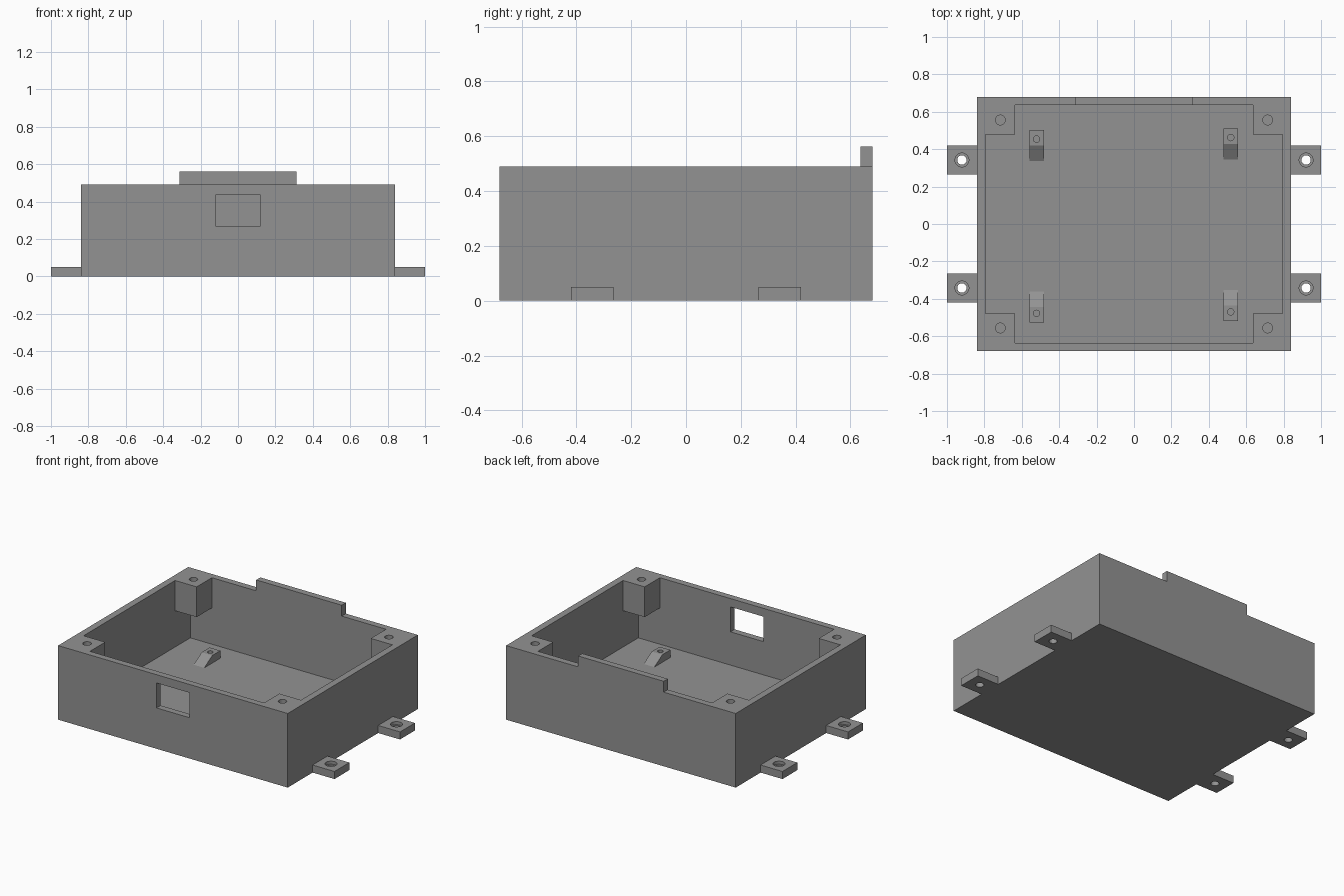
import bpy, bmesh, math

if "Cube" in bpy.data.objects:
    bpy.data.objects.remove(bpy.data.objects["Cube"])

grey = bpy.data.materials.new("plain grey")
grey.diffuse_color = (0.29, 0.29, 0.29, 1)
grey.use_nodes = True
grey.node_tree.nodes["Principled BSDF"].inputs["Base Color"].default_value = grey.diffuse_color

WALL_X, WALL_Y, HEIGHT, FLOOR = 0.84, 0.68, 0.49, 0.05


def finish(name, bm):
    bmesh.ops.recalc_face_normals(bm, faces=bm.faces)
    mesh = bpy.data.meshes.new(name)
    bm.to_mesh(mesh)
    bm.free()
    mesh.materials.append(grey)
    obj = bpy.data.objects.new(name, mesh)
    bpy.context.collection.objects.link(obj)
    return obj


def prism(name, points, offset):
    """Extrude a closed outline of 3D points along an offset."""
    bm = bmesh.new()
    face = bm.faces.new([bm.verts.new(p) for p in points])
    ext = bmesh.ops.extrude_face_region(bm, geom=[face])
    bmesh.ops.translate(bm, vec=offset,
                        verts=[v for v in ext["geom"] if isinstance(v, bmesh.types.BMVert)])
    return finish(name, bm)


def box(name, x0, x1, y0, y1, z0, z1):
    return prism(name, [(x0, y0, z0), (x1, y0, z0), (x1, y1, z0), (x0, y1, z0)], (0, 0, z1 - z0))


def drill(name, x, y, z0, z1, r0, r1=None):
    bm = bmesh.new()
    bmesh.ops.create_cone(bm, cap_ends=True, segments=32, radius1=r0,
                          radius2=r0 if r1 is None else r1, depth=z1 - z0)
    bmesh.ops.translate(bm, vec=(x, y, (z0 + z1) / 2), verts=bm.verts)
    return finish(name, bm)


def combine(target, tool, operation):
    mod = target.modifiers.new("combine", 'BOOLEAN')
    mod.operation, mod.solver, mod.object = operation, 'EXACT', tool
    bpy.context.view_layer.objects.active = target
    bpy.ops.object.modifier_apply(modifier=mod.name)
    bpy.data.objects.remove(tool)


# outer block with raised lip on the back wall
body = box("enclosure", -WALL_X, WALL_X, -WALL_Y, WALL_Y, 0, HEIGHT)
combine(body, box("back_lip", -0.313, 0.313, 0.5, WALL_Y, 0.3, 0.562), 'UNION')

# mounting ears
for sx in (-1, 1):
    for sy in (-1, 1):
        xs = sorted((sx * 0.8, sx * 1.0))
        ys = sorted((sy * 0.265, sy * 0.42))
        combine(body, box("ear", *xs, *ys, 0, 0.05), 'UNION')

# cavity: full below, notched above so that corner posts remain
ix, iy, px, py = 0.795, 0.637, 0.637, 0.478
combine(body, box("cavity", -ix, ix, -iy, iy, FLOOR, 0.29), 'DIFFERENCE')
quarter = [(ix, py), (px, py), (px, iy)]
outline = (quarter + [(-x, y) for x, y in reversed(quarter)]
           + [(-x, -y) for x, y in quarter] + [(x, -y) for x, y in reversed(quarter)])
combine(body, prism("notched_cavity", [(x, y, 0.28) for x, y in outline], (0, 0, 0.5)), 'DIFFERENCE')

# cable window in the front wall
combine(body, box("window", -0.12, 0.12, -0.75, -0.6, 0.27, 0.435), 'DIFFERENCE')

# screw holes in posts and ears
for sx in (-1, 1):
    for sy in (-1, 1):
        combine(body, drill("post_hole", sx * 0.715, sy * 0.556, 0.33, 0.6, 0.026), 'DIFFERENCE')
        combine(body, drill("ear_hole", sx * 0.92, sy * 0.342, -0.1, 0.1, 0.025), 'DIFFERENCE')
        combine(body, drill("ear_bore", sx * 0.92, sy * 0.342, 0.03, 0.1, 0.037), 'DIFFERENCE')

# wedge-shaped board supports on the floor, each with a pilot hole
for cx, shift in ((-0.521, -0.012), (0.517, -0.004)):
    for sy in (-1, 1):
        profile = [(0.348, FLOOR), (0.432, 0.1), (0.515, 0.1), (0.515, FLOOR)]
        support = prism("board_support",
                        [(cx - 0.039, sy * y + shift, z) for y, z in profile], (0.078, 0, 0))
        combine(support, drill("pilot_hole", cx, sy * 0.466 + shift, 0.055, 0.2, 0.017), 'DIFFERENCE')
